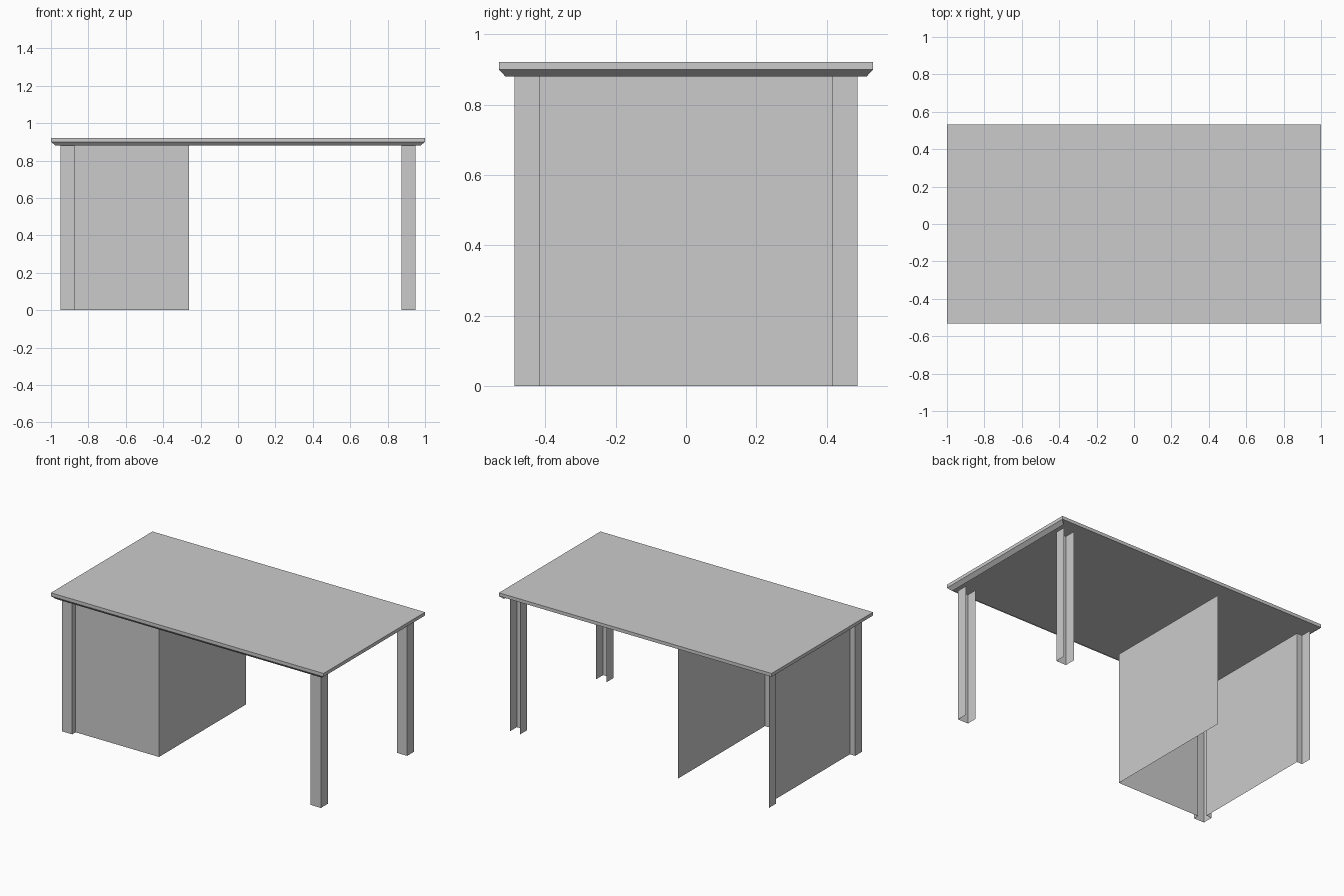
import bpy, bmesh

if "Cube" in bpy.data.objects:
    bpy.data.objects.remove(bpy.data.objects["Cube"])

TOP_Z = 0.88          # top of legs and panels
SLAB_Z = 0.90         # underside of the slab
OX, IX = 0.95, 0.875  # outer and inner leg faces in x
OY, IY = 0.488, 0.416 # outer and inner leg faces in y
HX, HY = 1.0, 0.532   # half size of the tabletop


def finish(bm, name):
    mesh = bpy.data.meshes.new(name)
    bm.to_mesh(mesh)
    bm.free()
    obj = bpy.data.objects.new(name, mesh)
    bpy.context.collection.objects.link(obj)
    return obj


def sheet(name, low_path, high_path=None, z0=0.0, z1=TOP_Z):
    """Thin sheet between a lower and an upper plan path."""
    bm = bmesh.new()
    low = [bm.verts.new((x, y, z0)) for x, y in low_path]
    high = [bm.verts.new((x, y, z1)) for x, y in high_path or low_path]
    for i in range(len(low) - 1):
        bm.faces.new((low[i], low[i + 1], high[i + 1], high[i]))
    return finish(bm, name)


def open_rect(hx, hy):
    """Left, front and right sides of a rectangle; the back is open."""
    return [(-hx, hy), (-hx, -hy), (hx, -hy), (hx, hy)]


# Tabletop slab
bm = bmesh.new()
bmesh.ops.create_cube(bm, size=1)
bmesh.ops.scale(bm, vec=(2 * HX, 2 * HY, 0.022), verts=bm.verts)
bmesh.ops.translate(bm, vec=(0, 0, SLAB_Z + 0.011), verts=bm.verts)
finish(bm, "tabletop")

# Sloping trim under the slab, on the left, front and right
sheet("tabletop_trim", open_rect(0.975, 0.513), open_rect(HX, HY), TOP_Z, SLAB_Z)

# Right legs: channels open towards the back
for name, y0, y1 in (("right_front_leg", -OY, -IY), ("right_back_leg", IY, OY)):
    sheet(name, [(IX, y1), (IX, y0), (OX, y0), (OX, y1)])

# Left legs, joined into the cabinet panels
PX, PY, CX = -0.911, -0.452, -0.263
sheet("left_front_leg",
      [(PX, -IY), (-OX, -IY), (-OX, -OY), (-IX, -OY), (-IX, PY)])
sheet("left_back_leg", [(-OX, OY), (-OX, IY), (PX, IY)])

# Cabinet panels, open at the back
sheet("side_panel", [(PX, IY), (PX, -IY)])
sheet("front_and_inner_panel", [(-IX, PY), (CX, PY), (CX, 0.46)])
